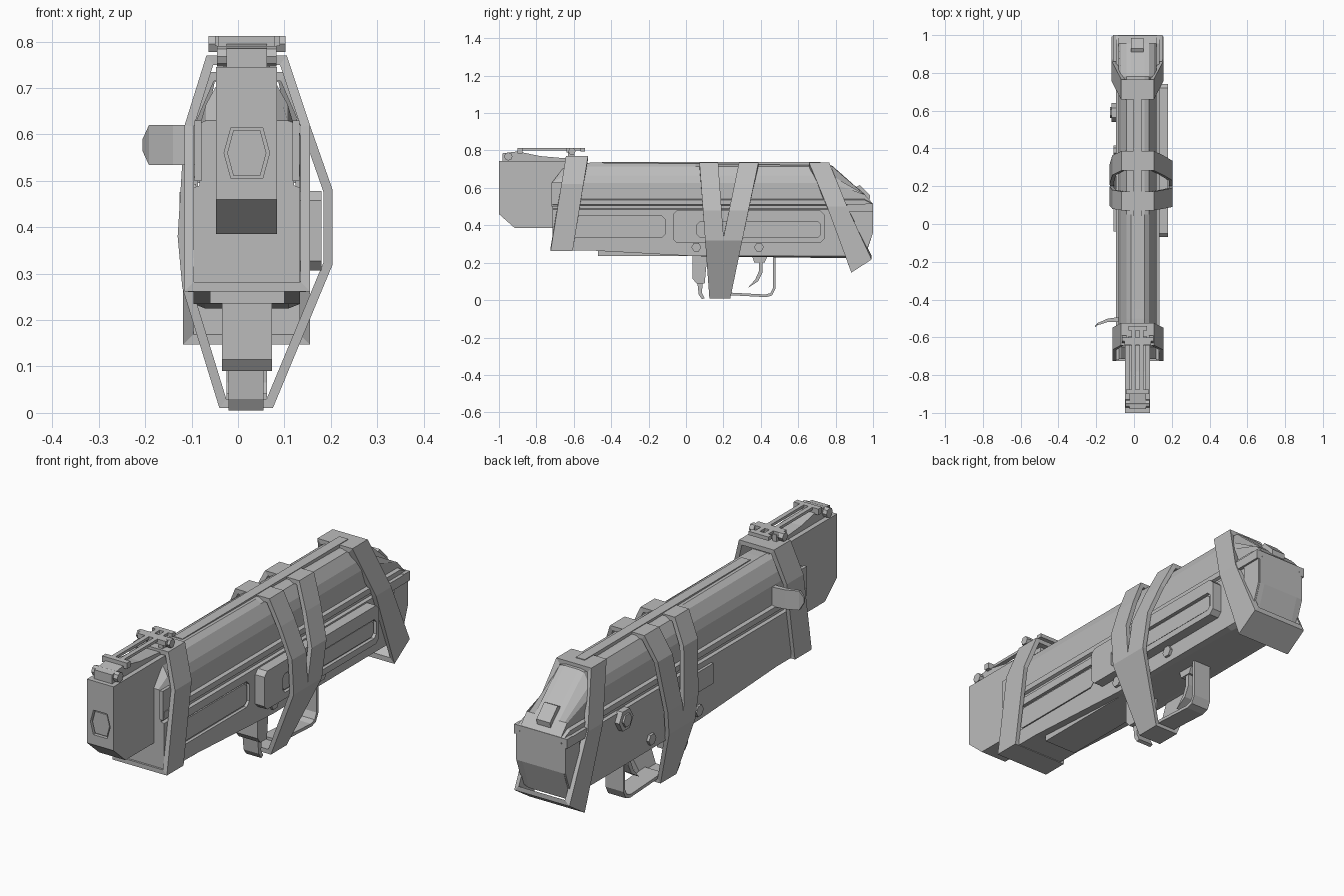
import bpy, bmesh, math
from mathutils import Vector

if "Cube" in bpy.data.objects:
    bpy.data.objects.remove(bpy.data.objects["Cube"])

CX = 0.019  # centre line of the body
grey = bpy.data.materials.new("mid grey")
grey.use_nodes = True
grey.diffuse_color = (0.5, 0.5, 0.5, 1)
grey.node_tree.nodes["Principled BSDF"].inputs["Base Color"].default_value = (0.5, 0.5, 0.5, 1)


def finish(name, bm):
    bmesh.ops.remove_doubles(bm, verts=bm.verts, dist=0.0005)
    bmesh.ops.recalc_face_normals(bm, faces=bm.faces)
    mesh = bpy.data.meshes.new(name)
    bm.to_mesh(mesh)
    bm.free()
    mesh.materials.append(grey)
    ob = bpy.data.objects.new(name, mesh)
    bpy.context.collection.objects.link(ob)
    return ob


def loft(name, rings, closed=False):
    """Skin a list of equal rings; cap the ends unless closed."""
    bm = bmesh.new()
    vs = [[bm.verts.new(p) for p in r] for r in rings]
    n = len(vs[0])
    for i in range(len(vs) if closed else len(vs) - 1):
        a, b = vs[i], vs[(i + 1) % len(vs)]
        for k in range(n):
            bm.faces.new((a[k], a[(k + 1) % n], b[(k + 1) % n], b[k]))
    if not closed:
        bm.faces.new(vs[0])
        bm.faces.new(vs[-1])
    return finish(name, bm)


def box(name, x, y, z):
    return loft(name, [[(x[0], j, z[0]), (x[1], j, z[0]), (x[1], j, z[1]), (x[0], j, z[1])] for j in y])


def side_plate(name, pts, x0, x1):
    """Extrude a (y, z) outline across x."""
    return loft(name, [[(x, y, z) for y, z in pts] for x in (x0, x1)])


def front_plate(name, pts, y0, y1):
    """Extrude an (x, z) outline along y."""
    return loft(name, [[(x, y, z) for x, z in pts] for y in (y0, y1)])


def chamfered(y, z, c):
    (a, b), (d, e) = y, z
    return [(a + c, d), (b - c, d), (b, d + c), (b, e - c), (b - c, e), (a + c, e), (a, e - c), (a, d + c)]


def knob(name, y, z, r, x0, x1, sides=6):
    pts = [(y + r * math.cos(2 * math.pi * k / sides), z + r * math.sin(2 * math.pi * k / sides)) for k in range(sides)]
    return side_plate(name, pts, x0, x1)


def cut(ob, cutter):
    mod = ob.modifiers.new("recess", "BOOLEAN")
    mod.object = cutter
    mod.solver = "EXACT"
    cutter.hide_render = True
    cutter.hide_set(True)
    cutter.display_type = "WIRE"


def strap(name, outline, y_at, width, thick, end_tilt=0.0):
    """Closed band round the body; y_at gives its lean with height."""
    n = len(outline)
    low = min(z for _, z in outline)
    rings = []
    for i, (x, z) in enumerate(outline):
        p = Vector((x, z))
        d0 = (p - Vector(outline[i - 1])).normalized()
        d1 = (Vector(outline[(i + 1) % n]) - p).normalized()
        n0, n1 = Vector((-d0.y, d0.x)), Vector((-d1.y, d1.x))
        q = p + (n0 + n1) * thick / (1 + n0.dot(n1))
        ring = []
        for v, s in ((p, -1), (p, 1), (q, 1), (q, -1)):
            tilt = s * end_tilt if z - low < 0.01 else 0
            ring.append((v.x, y_at(p.y) + s * width / 2, v.y + tilt))
        rings.append(ring)
    return loft(name, rings, closed=True)


def lean(z0, y0, z1, y1):
    return lambda z: y0 + (y1 - y0) * (z - z0) / (z1 - z0)


# Main body: one stepped cross-section, trimmed in height along its length
half = [(0.09, 0.2), (0.115, 0.235), (0.115, 0.485), (0.102, 0.49), (0.102, 0.505), (0.115, 0.51),
        (0.115, 0.535), (0.1, 0.54), (0.1, 0.625), (0.088, 0.665), (0.06, 0.715), (0.036, 0.735)]
stations = [(-0.715, 0.265, 0.63), (-0.65, 0.265, 0.73), (-0.5, 0.265, 0.735), (0.05, 0.235, 0.73),
            (0.78, 0.225, 0.72), (0.955, 0.225, 0.565), (1.0, 0.36, 0.515)]
rings = []
for y, lo, hi in stations:
    ring = [(w, min(max(z, lo), hi)) for w, z in half]
    rings.append([(CX + w, y, z) for w, z in ring] + [(CX - w, y, z) for w, z in reversed(ring)])
body = loft("main_body", rings)
cut(body, side_plate("panel_cutter", chamfered((-0.62, -0.11), (0.335, 0.45), 0.02), 0.12, 0.2))
side_plate("panel_insert", chamfered((-0.61, -0.12), (0.345, 0.44), 0.015), 0.1, 0.128)
box("belly_strip", (-0.06, 0.1), (-0.47, 0.05), (0.236, 0.28))
box("top_spine", (CX - 0.022, CX + 0.022), (-0.45, 0.72), (0.72, 0.738))
for s in (-1, 1):
    box("front_cheek", (CX + s * 0.098, CX + s * 0.113), (-0.72, -0.66), (0.5, 0.63))
    box("rear_lip_side", (CX + s * 0.105, CX + s * 0.131), (0.86, 1.0), (0.475, 0.515))
    side_plate("rear_cheek", [(0.9, 0.25), (0.955, 0.24), (0.998, 0.36), (0.998, 0.48), (0.9, 0.48)],
               CX + s * 0.1, CX + s * 0.122)
box("rear_lip", (CX - 0.131, CX + 0.131), (0.96, 1.0), (0.495, 0.517))

# Rear slope block
side_plate("rear_button", [(0.9, 0.6), (0.93, 0.615), (0.985, 0.56), (0.98, 0.53), (0.93, 0.56)], -0.017, 0.05)

# Front housing with a hexagonal muzzle
housing = side_plate("front_housing", [(-1, 0.46), (-0.915, 0.385), (-0.6, 0.385), (-0.6, 0.745), (-1, 0.745)],
                     -0.047, 0.084)
muzzle = [(-0.03, 0.56), (-0.015, 0.615), (0.053, 0.615), (0.068, 0.56), (0.053, 0.505), (-0.015, 0.505)]
cut(housing, front_plate("muzzle_cutter", muzzle, -1.1, -0.985))
front_plate("muzzle_plug", [(CX + (x - CX) * 0.86, 0.56 + (z - 0.56) * 0.88) for x, z in muzzle], -0.995, -0.97)

# Folding sight
side_plate("sight_base", [(-0.98, 0.74), (-0.98, 0.785), (-0.9, 0.795), (-0.78, 0.77), (-0.55, 0.75), (-0.55, 0.73),
                          (-0.9, 0.73)], -0.025, 0.063)
knob("sight_hinge", -0.95, 0.768, 0.022, -0.045, 0.083, 8)
box("sight_front_bar", (-0.042, 0.08), (-0.9, -0.875), (0.785, 0.812))
for x in (-0.012, 0.03):
    box("sight_rail", (x, x + 0.02), (-0.9, -0.54), (0.8, 0.812))
box("sight_cross_bar", (-0.05, 0.09), (-0.64, -0.6), (0.79, 0.812))
box("sight_rear_bar", (-0.03, 0.068), (-0.565, -0.54), (0.795, 0.812))
for s in (-1, 1):
    knob("sight_knob", -0.61, 0.795, 0.02, CX + s * 0.06, CX + s * 0.083)
    box("sight_post", (CX + s * 0.03, CX + s * 0.05), (-0.63, -0.595), (0.74, 0.8))

# Straps (outlines run counter-clockwise seen from the front)
strap("front_strap", [(-0.115, 0.262), (0.155, 0.262), (0.155, 0.62), (0.105, 0.77), (-0.068, 0.77), (-0.115, 0.62)],
      lean(0.77, -0.583, 0.262, -0.665), 0.118, 0.02)
loop = [(-0.04, 0.01), (0.075, 0.01), (0.204, 0.32), (0.204, 0.48), (0.155, 0.62), (0.105, 0.735),
        (-0.065, 0.735), (-0.115, 0.62), (-0.13, 0.38), (-0.12, 0.27)]
strap("middle_strap_front", loop, lean(0.735, 0.122, 0.01, 0.175), 0.1, 0.02)
strap("middle_strap_rear", loop, lean(0.735, 0.335, 0.01, 0.185), 0.104, 0.02)
strap("rear_strap", [(-0.118, 0.182), (0.155, 0.182), (0.155, 0.5), (0.105, 0.735), (-0.068, 0.735), (-0.118, 0.5)],
      lean(0.735, 0.712, 0.182, 0.938), 0.108, 0.022, 0.035)

# Raised plate on the left flank, with a long pocket
plate = side_plate("side_plate", chamfered((-0.07, 0.74), (0.307, 0.478), 0.02), 0.125, 0.18)
cut(plate, side_plate("pocket_cutter", chamfered((0.06, 0.72), (0.335, 0.42), 0.015), 0.165, 0.25))
side_plate("pocket_insert", chamfered((0.07, 0.71), (0.343, 0.412), 0.012), 0.15, 0.172)

# Flank details
for s in (-1, 1):
    for y in (0.055, 0.39):
        knob("side_screw", y, 0.283, 0.026, CX + s * 0.11, CX + s * 0.127)
knob("round_cap", 0.59, 0.45, 0.05, -0.118, -0.09)
knob("round_cap_centre", 0.59, 0.45, 0.03, -0.126, -0.09)
box("flank_cover", (-0.108, -0.08), (-0.04, 0.08), (0.37, 0.46))

# Cocking lever
loft("lever", [[(x, y - t, 0.577 - h), (x, y + t, 0.577 - h), (x, y + t, 0.577 + h), (x, y - t, 0.577 + h)]
               for x, y, t, h in ((-0.206, -0.542, 0.004, 0.012), (-0.192, -0.53, 0.006, 0.043),
                                  (-0.14, -0.51, 0.009, 0.043), (-0.08, -0.505, 0.012, 0.043))])

# Grip stub, trigger and guard
side_plate("grip_stub", [(0.035, 0.25), (0.035, 0.115), (0.055, 0.09), (0.1, 0.09), (0.115, 0.25)], -0.035, 0.073)
side_plate("grip_hook", [(0.06, 0.1), (0.068, 0.03), (0.085, 0.005), (0.1, 0.01), (0.085, 0.04), (0.09, 0.1)],
           -0.02, 0.055)
side_plate("trigger", [(0.39, 0.24), (0.41, 0.24), (0.41, 0.15), (0.385, 0.1), (0.33, 0.065), (0.37, 0.11),
                       (0.39, 0.155)], 0.0, 0.038)
side_plate("trigger_pivot", [(0.35, 0.245), (0.365, 0.2), (0.42, 0.2), (0.44, 0.245)], -0.005, 0.043)
side_plate("trigger_guard", [(0.465, 0.24), (0.478, 0.24), (0.478, 0.06), (0.46, 0.025), (0.43, 0.016), (0.2, 0.028),
                             (0.2, 0.042), (0.425, 0.03), (0.452, 0.038), (0.465, 0.065)], -0.025, 0.063)
